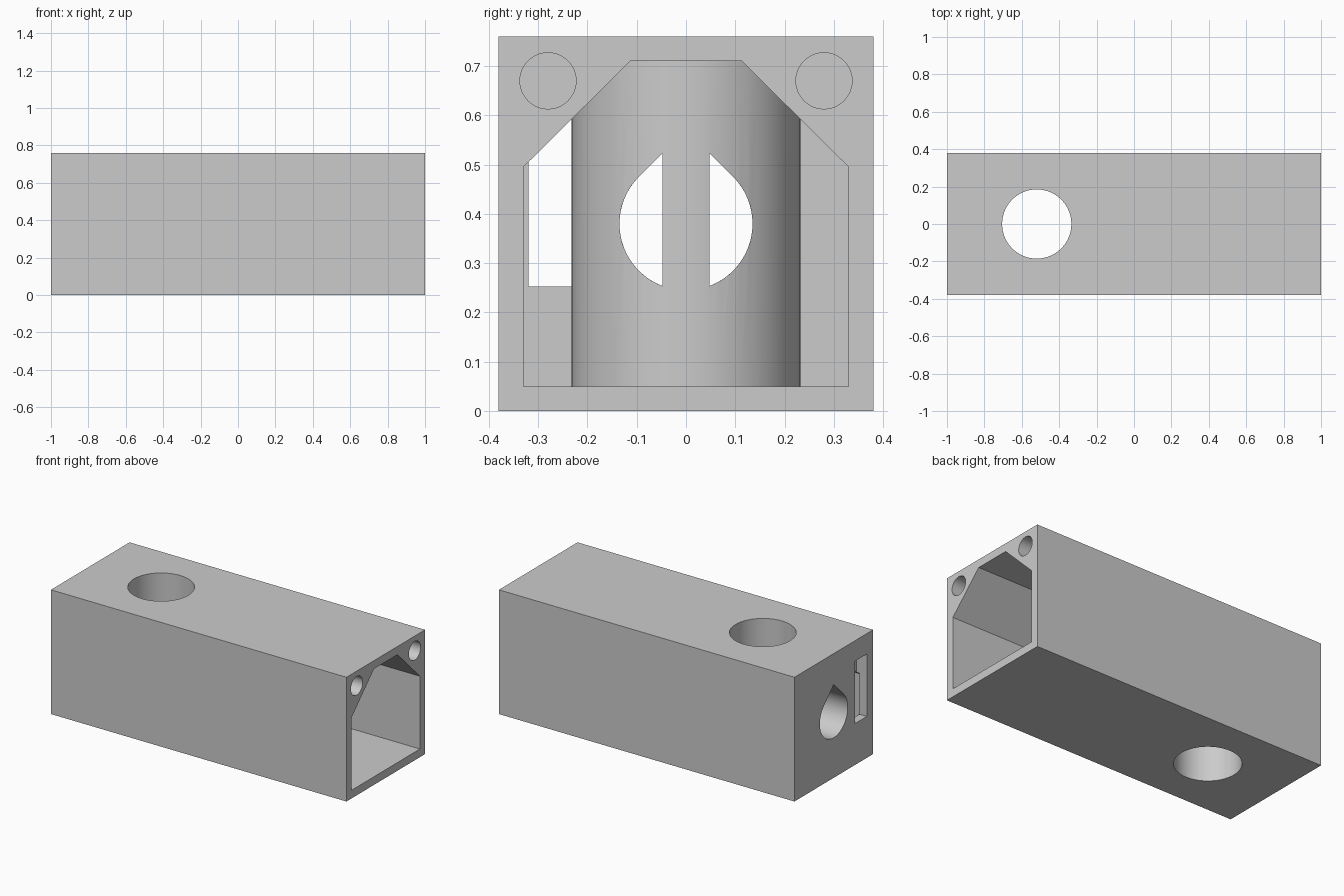
import bpy, bmesh, math

if "Cube" in bpy.data.objects:
    bpy.data.objects.remove(bpy.data.objects["Cube"])

W, H, WALL = 0.76, 0.76, 0.05           # section width, height, wall thickness
TUBE_X, BORE_R, TUBE_R = -0.52, 0.185, 0.232
PORT_Z, PORT_R, RIB = 0.38, 0.135, 0.048

grey = bpy.data.materials.new("light grey")
grey.diffuse_color = (0.6, 0.6, 0.6, 1)
grey.use_nodes = True
grey.node_tree.nodes["Principled BSDF"].inputs["Base Color"].default_value = grey.diffuse_color


def prism_x(name, outline, x0, x1):
    """Extrude a (y, z) outline along x."""
    bm = bmesh.new()
    face = bm.faces.new([bm.verts.new((x0, y, z)) for y, z in outline])
    ext = bmesh.ops.extrude_face_region(bm, geom=[face])
    new = [v for v in ext["geom"] if isinstance(v, bmesh.types.BMVert)]
    bmesh.ops.translate(bm, verts=new, vec=(x1 - x0, 0, 0))
    bmesh.ops.recalc_face_normals(bm, faces=bm.faces)
    mesh = bpy.data.meshes.new(name)
    bm.to_mesh(mesh)
    bm.free()
    mesh.materials.append(grey)
    obj = bpy.data.objects.new(name, mesh)
    bpy.context.collection.objects.link(obj)
    return obj


def cylinder_z(name, radius):
    bpy.ops.mesh.primitive_cylinder_add(vertices=64, radius=radius, depth=2,
                                        location=(TUBE_X, 0, H / 2))
    obj = bpy.context.object
    obj.name = name
    obj.data.materials.append(grey)
    return obj


def rect(y0, y1, z0, z1):
    return [(y0, z0), (y1, z0), (y1, z1), (y0, z1)]


def arc(cy, cz, r, a0, a1, n):
    return [(cy + r * math.cos(a0 + (a1 - a0) * i / n),
             cz + r * math.sin(a0 + (a1 - a0) * i / n)) for i in range(n + 1)]


def teardrop(r):
    tip = (0, PORT_Z + r * math.sqrt(2))
    return arc(0, PORT_Z, r, -1.25 * math.pi, 0.25 * math.pi, 48) + [tip]


def cut(target, cutter):
    cutter.hide_render = True
    mod = target.modifiers.new("cut", 'BOOLEAN')
    mod.operation, mod.solver, mod.object = 'DIFFERENCE', 'EXACT', cutter
    bpy.context.view_layer.objects.active = target
    bpy.ops.object.modifier_apply(modifier=mod.name)
    bpy.data.objects.remove(cutter)


# Solid outer block
body = prism_x("housing", rect(-W / 2, W / 2, 0, H), -1, 1)

# Chamfered cavity, leaving the vertical tube and port sleeve standing
half = [(0.33, WALL), (0.33, 0.495), (0.113, H - WALL)]
cavity = prism_x("cavity_cutter", half + [(-y, z) for y, z in reversed(half)],
                 -1 + WALL, 1.1)
cut(cavity, cylinder_z("tube", TUBE_R))
cut(cavity, prism_x("port_sleeve", teardrop(PORT_R + WALL), -1.2, TUBE_X))
cut(body, cavity)

# Vertical bore through the tube
cut(body, cylinder_z("bore_cutter", BORE_R))

# Teardrop port into the bore, continued past a central rib on the far side
cut(body, prism_x("port_cutter", teardrop(PORT_R), -1.1, TUBE_X))
for s in (-1, 1):
    side = arc(0, PORT_Z, PORT_R, -math.acos(RIB / PORT_R), math.pi / 4, 24)
    side.append((RIB, PORT_Z + PORT_R * math.sqrt(2) - RIB))
    cut(body, prism_x("port_side_cutter", [(s * y, z) for y, z in side],
                      TUBE_X - 0.01, TUBE_X + 0.3))

# Rectangular slot in the end wall
cut(body, prism_x("slot_cutter", rect(-0.32, -0.205, 0.253, 0.635), -1.1, -0.93))

# Blind screw holes in the open end
for s in (-1, 1):
    cut(body, prism_x("screw_hole_cutter",
                      arc(s * 0.28, 0.67, 0.057, 0, 2 * math.pi * 47 / 48, 47),
                      0.6, 1.1))

bpy.ops.object.select_all(action='DESELECT')
body.select_set(True)
bpy.context.view_layer.objects.active = body
bpy.ops.object.shade_smooth_by_angle(angle=math.radians(30))
